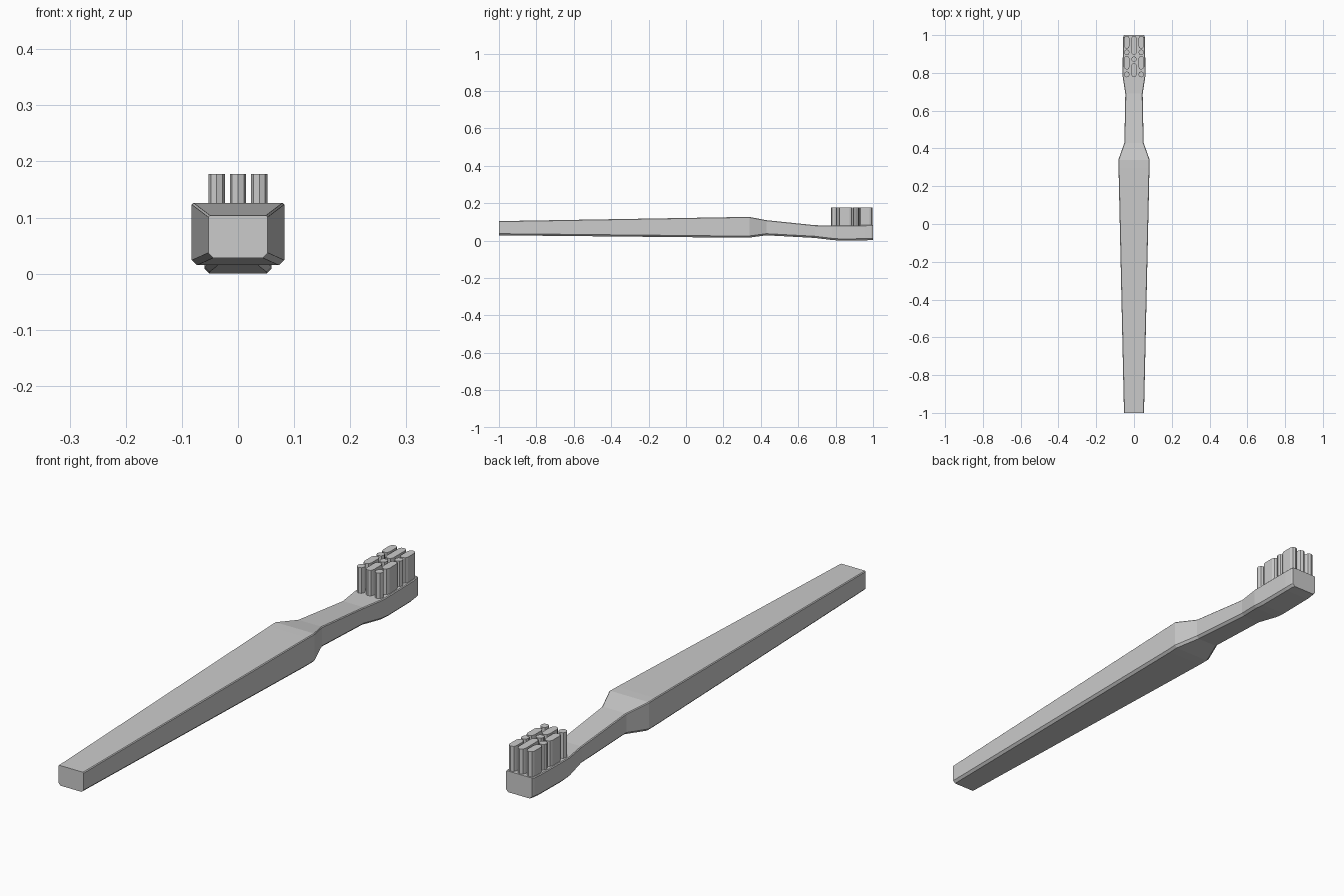
import bpy, bmesh
from math import cos, sin, pi

if "Cube" in bpy.data.objects:
    bpy.data.objects.remove(bpy.data.objects["Cube"])


def make_object(name, bm):
    bmesh.ops.recalc_face_normals(bm, faces=bm.faces)
    mesh = bpy.data.meshes.new(name)
    bm.to_mesh(mesh)
    bm.free()
    obj = bpy.data.objects.new(name, mesh)
    bpy.context.collection.objects.link(obj)
    return obj


def loft(name, sections):
    """Skin a row of box sections (y, half width, bottom z, top z) with bevelled corners."""
    bm = bmesh.new()
    rings = []
    for y, w, lo, hi in sections:
        c, t = 0.009, 0.003          # bottom and top chamfers
        half = [(w - c, lo), (w, lo + c), (w, hi - t), (w - t, hi)]
        outline = half + [(-x, z) for x, z in reversed(half)]
        rings.append([bm.verts.new((x, y, z)) for x, z in outline])
    for a, b in zip(rings, rings[1:]):
        for i in range(len(a)):
            j = (i + 1) % len(a)
            bm.faces.new((a[i], a[j], b[j], b[i]))
    bm.faces.new(rings[0])
    bm.faces.new(rings[-1])
    return make_object(name, bm)


def tuft(name, x, y0, y1, r=0.0145, z0=0.075, z1=0.178):
    """Upright prism with a rounded slot outline."""
    bm = bmesh.new()
    outline = []
    for start, cy in ((0, y1 - r), (pi, y0 + r)):
        for k in range(5):
            a = start + k * pi / 4
            outline.append((x + r * cos(a), cy + r * sin(a)))
    face = bm.faces.new([bm.verts.new((px, py, z0)) for px, py in outline])
    ext = bmesh.ops.extrude_face_region(bm, geom=[face], use_keep_orig=True)
    top = [v for v in ext["geom"] if isinstance(v, bmesh.types.BMVert)]
    bmesh.ops.translate(bm, verts=top, vec=(0, 0, z1 - z0))
    bmesh.ops.remove_doubles(bm, verts=bm.verts, dist=1e-5)
    return make_object(name, bm)


# Handle, neck and head in one tapering body
loft("brush_body", [
    (-1.0, 0.053, 0.028, 0.104),
    (0.30, 0.082, 0.015, 0.126),
    (0.34, 0.083, 0.016, 0.126),
    (0.43, 0.051, 0.028, 0.109),
    (0.69, 0.046, 0.014, 0.082),
    (0.78, 0.060, 0.003, 0.081),
    (0.82, 0.060, 0.000, 0.081),
    (0.96, 0.059, 0.001, 0.082),
    (0.99, 0.057, 0.003, 0.083),
    (1.00, 0.054, 0.003, 0.083),
])

# Bristle tufts: two matching outer columns and a staggered middle one
outer = [(0.776, 0.808), (0.817, 0.889), (0.894, 0.924), (0.928, 0.996)]
middle = [(0.777, 0.852), (0.858, 0.888), (0.895, 0.996)]
for i, (a, b) in enumerate(outer):
    tuft(f"bristle_left_{i}", -0.038, a, b)
    tuft(f"bristle_right_{i}", 0.038, a, b)
for i, (a, b) in enumerate(middle):
    tuft(f"bristle_middle_{i}", 0.0, a, b)
